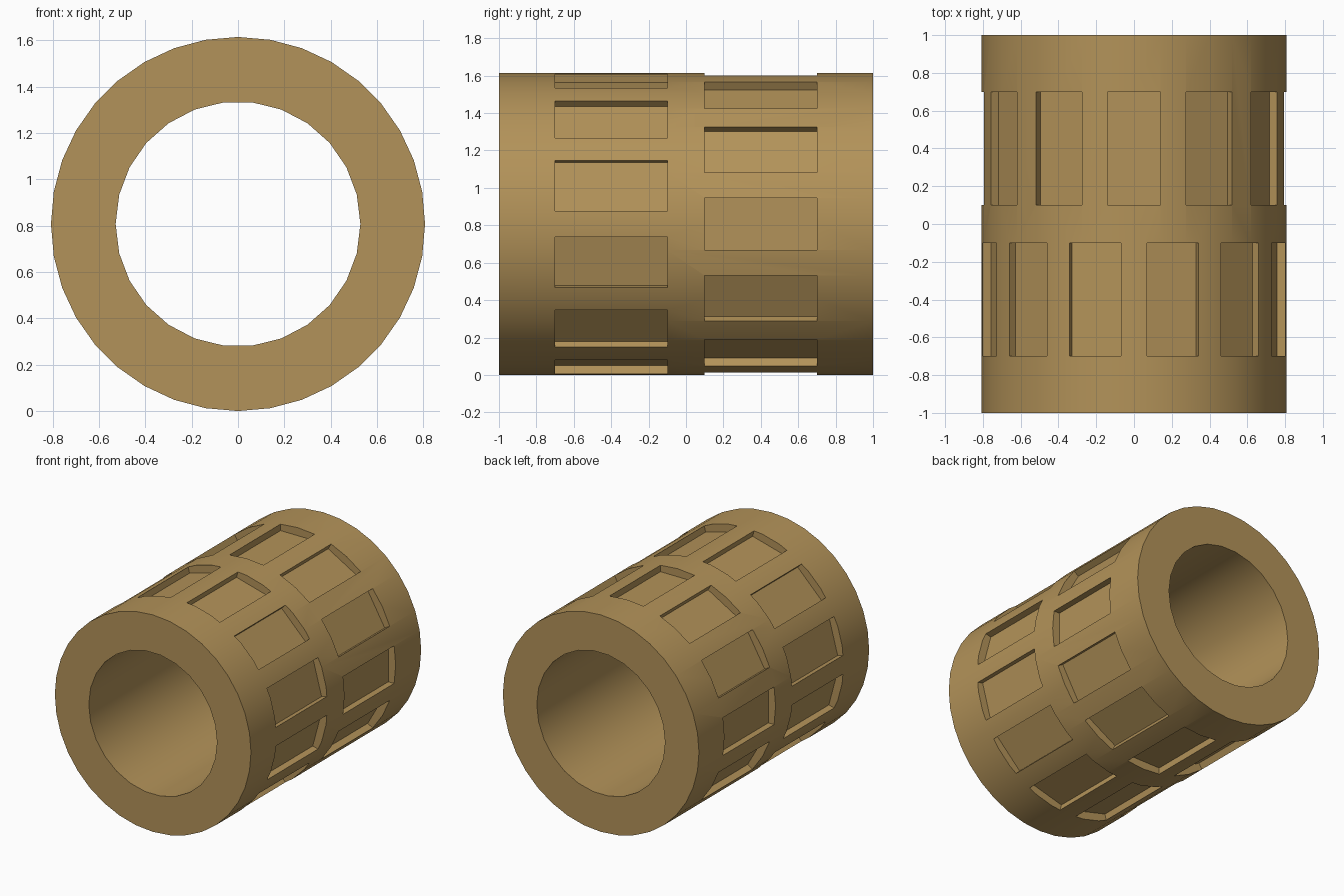
import bpy, bmesh, math
from mathutils import Matrix

if "Cube" in bpy.data.objects:
    bpy.data.objects.remove(bpy.data.objects["Cube"])

R, CZ = 0.807, 0.807        # outer radius, axis height
FLOOR = 0.747               # distance of pocket floors from the axis
HALF_W = R * math.sin(math.radians(10))


def tube(name, outer_r, inner_r, outer_n, inner_n):
    """Tube along y whose bore may have a different side count."""
    def cylinder(n, r, length, label):
        bm = bmesh.new()
        bmesh.ops.create_cone(bm, cap_ends=True, segments=n, radius1=r, radius2=r, depth=length)
        # put a vertex on the x axis, then lay the cylinder along y
        bm.transform(Matrix.Rotation(math.pi / 2, 4, 'X') @ Matrix.Rotation(math.pi / 2, 4, 'Z'))
        bm.transform(Matrix.Translation((0, 0, CZ)))
        return finish(bm, label)
    return cylinder(outer_n, outer_r, 2.0, name), cylinder(inner_n, inner_r, 2.4, "bore_cutter")


def finish(bm, name):
    mesh = bpy.data.meshes.new(name)
    bm.to_mesh(mesh)
    bm.free()
    obj = bpy.data.objects.new(name, mesh)
    bpy.context.collection.objects.link(obj)
    return obj


def cut(target, cutter):
    mod = target.modifiers.new(cutter.name, 'BOOLEAN')
    mod.operation, mod.solver, mod.object = 'DIFFERENCE', 'EXACT', cutter
    cutter.hide_render = True
    bpy.context.view_layer.objects.active = target
    bpy.ops.object.modifier_apply(modifier=mod.name)
    bpy.data.objects.remove(cutter)


# hollow roller
roller, bore = tube("roller", R, 0.528, 36, 26)
cut(roller, bore)

# two staggered rings of twelve flat-bottomed pockets
bm = bmesh.new()
for y, offset in ((-0.4, 15), (0.4, 0)):
    for i in range(12):
        turn = Matrix.Rotation(math.radians(30 * i + offset), 4, 'Y')
        place = (Matrix.Translation((0, y, CZ)) @ turn
                 @ Matrix.Translation((0, 0, FLOOR + 0.1))
                 @ Matrix.Diagonal((2 * HALF_W, 0.6, 0.2, 1)))
        bmesh.ops.create_cube(bm, size=1, matrix=place)
cut(roller, finish(bm, "pocket_cutter"))

# tan material and smooth sides with crisp rims
mat = bpy.data.materials.new("tan")
mat.diffuse_color = (0.45, 0.29, 0.10, 1)
mat.use_nodes = True
mat.node_tree.nodes["Principled BSDF"].inputs["Base Color"].default_value = mat.diffuse_color
roller.data.materials.clear()
roller.data.materials.append(mat)
roller.select_set(True)
bpy.context.view_layer.objects.active = roller
bpy.ops.object.shade_smooth_by_angle(angle=math.radians(25))
